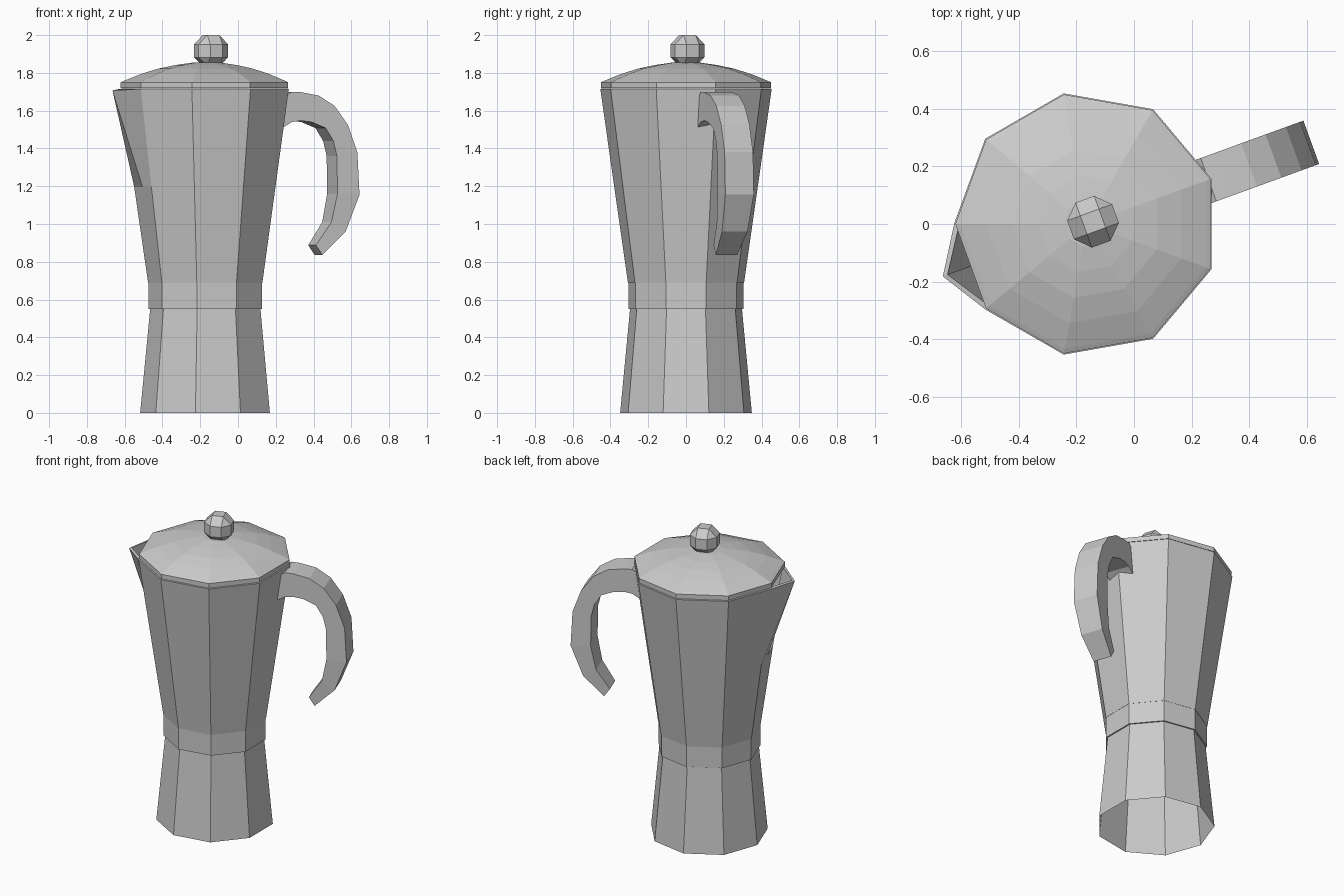
import bpy, bmesh
from math import radians, sin, cos, pi

if "Cube" in bpy.data.objects:
    bpy.data.objects.remove(bpy.data.objects["Cube"])

SIDES = 9
CENTRE_X = -0.164
TURN = radians(20)      # spout-to-handle axis is turned 20 degrees


def finish(bm, name):
    """Turn a bmesh into an object placed on the pot's axis."""
    bmesh.ops.recalc_face_normals(bm, faces=bm.faces)
    me = bpy.data.meshes.new(name)
    bm.to_mesh(me)
    bm.free()
    ob = bpy.data.objects.new(name, me)
    ob.location.x = CENTRE_X
    ob.rotation_euler.z = TURN
    bpy.context.collection.objects.link(ob)
    return ob


def loft(rings, closed_rings=True):
    """Join successive rings of points with quads."""
    bm = bmesh.new()
    vs = [[bm.verts.new(p) for p in ring] for ring in rings]
    n = len(vs[0])
    for a, b in zip(vs, vs[1:]):
        for i in range(n):
            j = (i + 1) % n
            bm.faces.new((a[i], a[j], b[j], b[i]))
    return bm, vs


def lathe(profile):
    """Nine-sided shell from (radius, z) pairs."""
    return loft([[(r * cos(2 * pi * i / SIDES), r * sin(2 * pi * i / SIDES), z)
                  for i in range(SIDES)] for r, z in profile])


# Base: open underneath
bm, _ = lathe([(0.354, 0), (0.301, 0.55)])
finish(bm, "base")

# Waist band with narrow ledges
bm, _ = lathe([(0.29, 0.55), (0.31, 0.55), (0.31, 0.69), (0.28, 0.69)])
finish(bm, "waist_band")

# Upper pot, with the facet opposite the handle pulled out into a spout
bm, vs = lathe([(0.294, 0.69), (0.368, 1.2), (0.443, 1.718)])
edges = [bm.edges.get((ring[4], ring[5])) for ring in vs[1:]]
bmesh.ops.subdivide_edges(bm, edges=edges, cuts=1)
tip = min((v for v in bm.verts if abs(v.co.y) < 0.01 and v.co.x < 0),
          key=lambda v: -v.co.z)
tip.co = (-0.515, 0, 1.711)
upper = finish(bm, "upper_pot")
wall = upper.modifiers.new("wall", 'SOLIDIFY')
wall.thickness = 0.018
wall.offset = -1

# Lid: rim and shallow faceted dome
bm, vs = lathe([(0.42, 1.72), (0.457, 1.72), (0.457, 1.75), (0.44, 1.758),
                (0.35, 1.794), (0.26, 1.822), (0.17, 1.841), (0.08, 1.854)])
bm.faces.new(vs[-1])
finish(bm, "lid")

# Knob: cube bevelled to a faceted ball
bm = bmesh.new()
bmesh.ops.create_cube(bm, size=0.166)
bmesh.ops.bevel(bm, geom=bm.edges[:], offset=0.0486, segments=1,
                affect='EDGES', profile=0.5)
for v in bm.verts:
    v.co.x += 0.023
    v.co.z += 1.917
finish(bm, "knob")

# Handle: outer (x, z), inner (x, z), half width
path = [
    (0.38, 1.655, 0.38, 1.50, 0.08),
    (0.45, 1.70, 0.45, 1.54, 0.08),
    (0.50, 1.698, 0.50, 1.547, 0.08),
    (0.60, 1.68, 0.56, 1.54, 0.08),
    (0.69, 1.625, 0.64, 1.508, 0.08),
    (0.765, 1.524, 0.683, 1.44, 0.08),
    (0.818, 1.38, 0.703, 1.36, 0.08),
    (0.83, 1.155, 0.706, 1.16, 0.08),
    (0.755, 0.96, 0.675, 1.01, 0.072),
    (0.628, 0.836, 0.592, 0.888, 0.06),
]
bm, vs = loft([[(ox, -w, oz), (ox, w, oz), (ix, w, iz), (ix, -w, iz)]
               for ox, oz, ix, iz, w in path])
bm.faces.new(vs[0])
bm.faces.new(vs[-1])
finish(bm, "handle")
